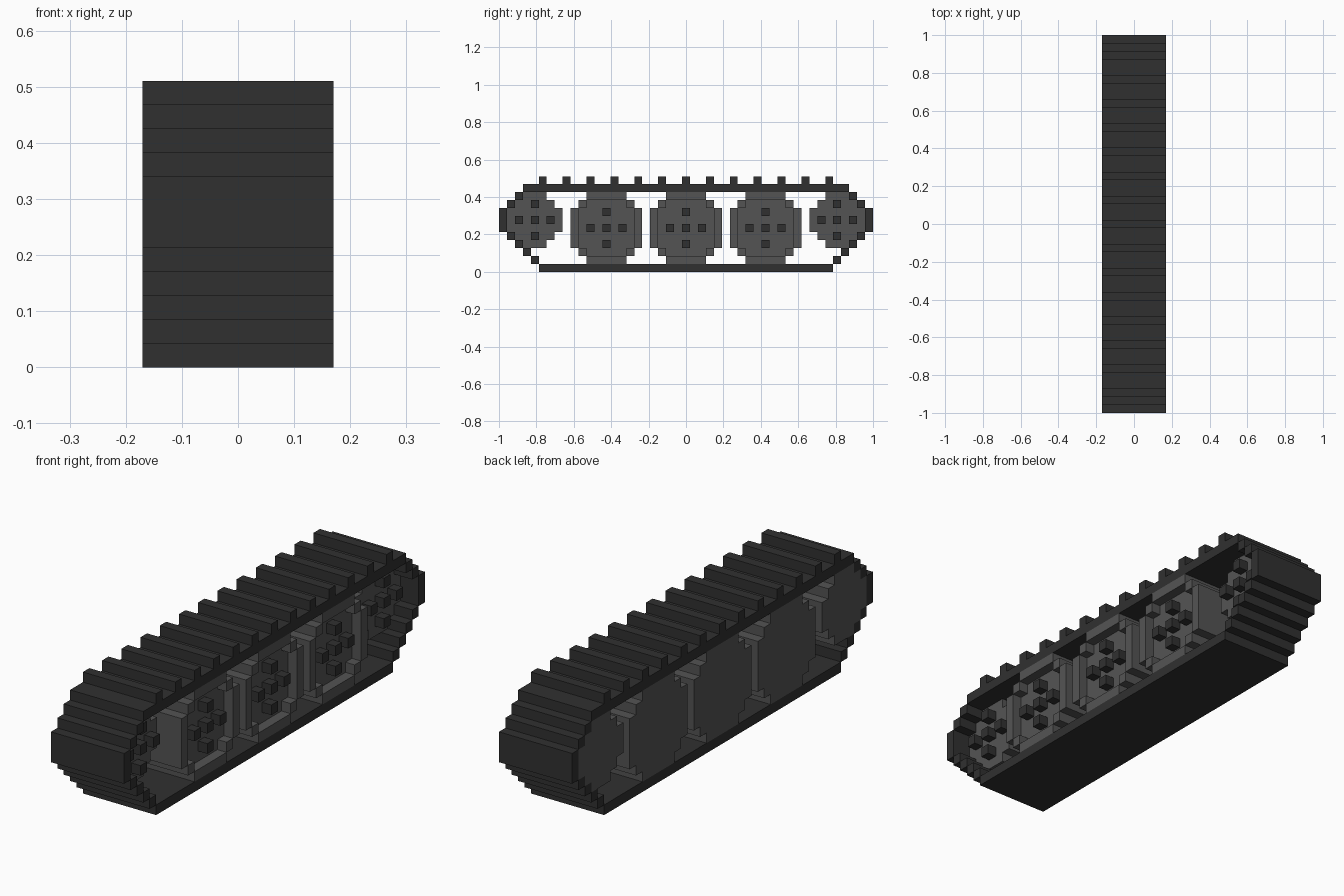
import bpy, bmesh
from mathutils import Vector

V = 2 / 47          # one block of the stepped style
HALF = 4            # half of the width, in blocks
MID = 23.5          # centre of the length, in blocks

cube = bpy.data.objects.get("Cube")
if cube:
    bpy.data.objects.remove(cube, do_unlink=True)


def material(name, value):
    mat = bpy.data.materials.new(name)
    mat.use_nodes = True
    col = (value, value, value, 1)
    mat.diffuse_color = col
    bsdf = mat.node_tree.nodes["Principled BSDF"]
    bsdf.inputs["Base Color"].default_value = col
    bsdf.inputs["Roughness"].default_value = 0.9
    return mat


rubber = material("dark rubber", 0.030)
steel = material("grey steel", 0.088)


def finish(bm, name, mat):
    bmesh.ops.recalc_face_normals(bm, faces=bm.faces)
    me = bpy.data.meshes.new(name)
    bm.to_mesh(me)
    bm.free()
    me.materials.append(mat)
    ob = bpy.data.objects.new(name, me)
    bpy.context.collection.objects.link(ob)
    return ob


def boxes(name, mat, spans):
    """Boxes given in blocks: (x0, x1, y0, y1, z0, z1)."""
    bm = bmesh.new()
    for x0, x1, y0, y1, z0, z1 in spans:
        lo = Vector((x0, y0 - MID, z0)) * V
        hi = Vector((x1, y1 - MID, z1)) * V
        verts = bmesh.ops.create_cube(bm, size=1)["verts"]
        for v in verts:
            v.co = (lo + hi) / 2 + v.co * (hi - lo)
    return finish(bm, name, mat)


def stepped_disc(name, mat, rows, yc, z0, x0, x1):
    """Stepped round outline from half widths per row, extruded along x."""
    side = []
    for k, w in enumerate(rows):
        if not side or side[-1][0] != w:
            if side:
                side.append((side[-1][0], k))
            side.append((w, k))
    side.append((rows[-1], len(rows)))
    outline = side + [(-w, k) for w, k in reversed(side)]
    bm = bmesh.new()
    face = bm.faces.new([bm.verts.new((x0 * V, (yc + w - MID) * V, (z0 + k) * V))
                         for w, k in outline])
    out = bmesh.ops.extrude_face_region(bm, geom=[face])["geom"]
    bmesh.ops.translate(bm, vec=((x1 - x0) * V, 0, 0),
                        verts=[g for g in out if isinstance(g, bmesh.types.BMVert)])
    return finish(bm, name, mat)


def bolts(name, yc, zc, x0):
    """Five square bolts in a cross."""
    cells = [(0, 0), (2, 0), (-2, 0), (0, 2), (0, -2)]
    boxes(name, rubber, [(x0, x0 + 1, yc + a - .5, yc + a + .5,
                          zc + b - .5, zc + b + .5) for a, b in cells])


# Track belt: flat runs, then stepped ends mirrored front to back
belt = [(-HALF, HALF, 5, 42, 0, 1), (-HALF, HALF, 3, 44, 10, 11)]
for y, z0, z1 in [(4, 1, 2), (3, 2, 3), (2, 3, 4), (1, 4, 5),
                  (0, 5, 8), (1, 8, 9), (2, 9, 10)]:
    belt.append((-HALF, HALF, y, y + 1, z0, z1))
    belt.append((-HALF, HALF, 46 - y, 47 - y, z0, z1))
boxes("track_belt", rubber, belt)

# Raised treads along the top run
boxes("track_treads", rubber,
      [(-HALF, HALF, y, y + 1, 11, 12) for y in range(5, 42, 3)])

# Road wheels: dished on the bolted side, flat on the other
for n, yc in enumerate((13.5, 23.5, 33.5), 1):
    wheel = stepped_disc(f"road_wheel_{n}", steel,
                         [2.5, 3.5] + [4.5] * 5 + [3.5, 2.5], yc, 1, -HALF, HALF)
    cutter = stepped_disc("dish_cutter", steel,
                          [2.5] + [3.5] * 5 + [2.5], yc, 2, 3, 5)
    cutter.hide_render = True
    mod = wheel.modifiers.new("dish", "BOOLEAN")
    mod.operation = "DIFFERENCE"
    mod.solver = "EXACT"
    mod.object = cutter
    bpy.context.view_layer.objects.active = wheel
    bpy.ops.object.modifier_apply(modifier=mod.name)
    bpy.data.objects.remove(cutter, do_unlink=True)
    bolts(f"road_wheel_bolts_{n}", yc, 5.5, 3)

# Smaller end wheels, set back on the bolted side
for label, yc in (("front", 4.5), ("rear", 42.5)):
    stepped_disc(f"{label}_end_wheel", steel,
                 [1.5, 2.5, 3.5, 3.5, 3.5, 2.5, 1.5], yc, 3, -HALF, 2)
    bolts(f"{label}_end_wheel_bolts", yc, 6.5, 2)
